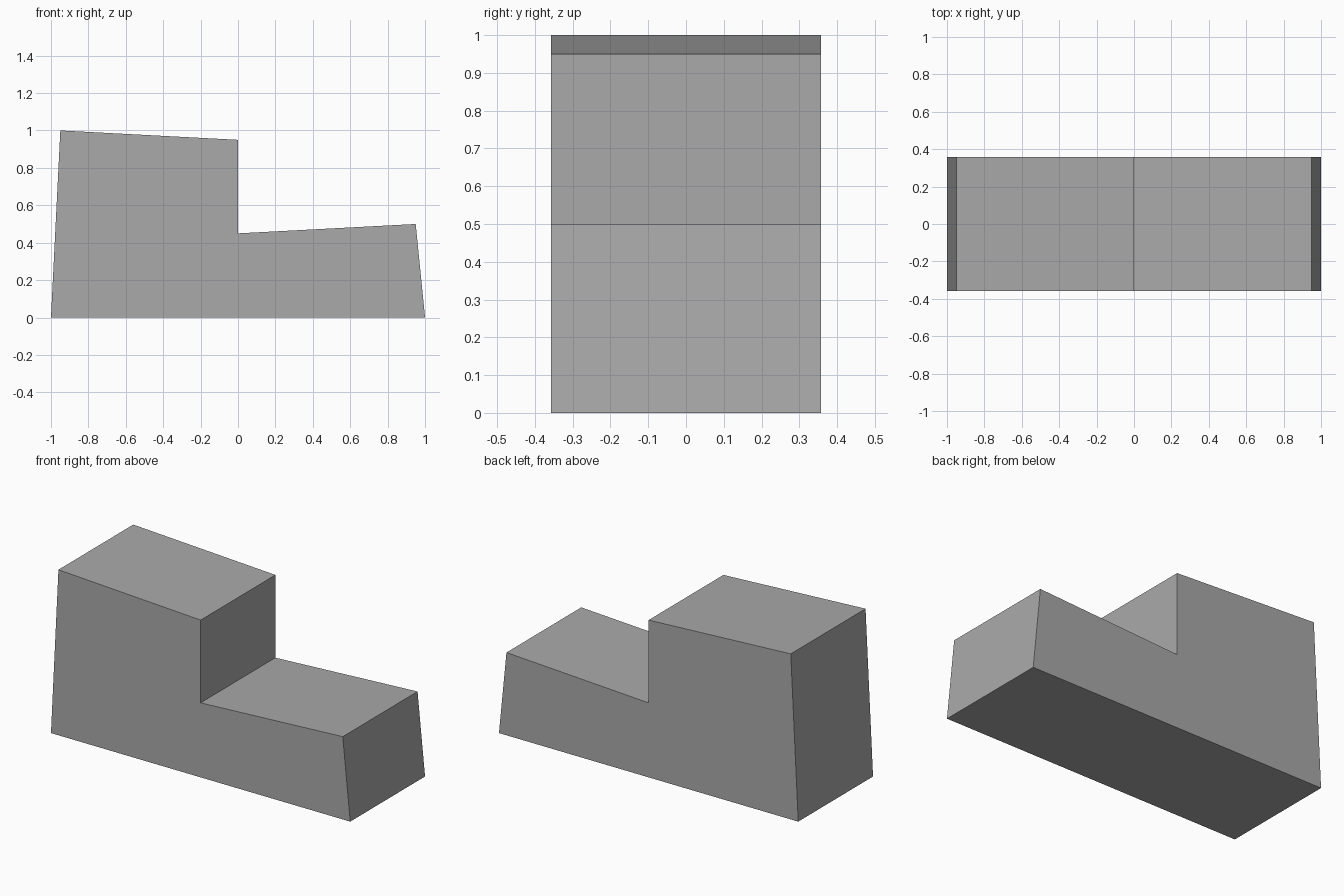
import bpy
import bmesh
from mathutils import Vector

cube = bpy.data.objects.get("Cube")
if cube:
    bpy.data.objects.remove(cube, do_unlink=True)

# Plain grey material
GREY = (0.4, 0.4, 0.4, 1.0)
mat = bpy.data.materials.new("mid_grey")
mat.use_nodes = True
mat.diffuse_color = GREY
mat.node_tree.nodes["Principled BSDF"].inputs["Base Color"].default_value = GREY

# Stepped side profile (x, z), extruded through the depth
HALF_DEPTH = 0.357
profile = [(-1, 0), (1, 0), (0.95, 0.5), (0, 0.45), (0, 0.95), (-0.95, 1)]

bm = bmesh.new()
front = bm.faces.new([bm.verts.new((x, -HALF_DEPTH, z)) for x, z in profile])
result = bmesh.ops.extrude_face_region(bm, geom=[front], use_keep_orig=True)
back_verts = [g for g in result["geom"] if isinstance(g, bmesh.types.BMVert)]
bmesh.ops.translate(bm, verts=back_verts, vec=Vector((0, 2 * HALF_DEPTH, 0)))
bmesh.ops.recalc_face_normals(bm, faces=bm.faces)

mesh = bpy.data.meshes.new("stepped_block")
bm.to_mesh(mesh)
bm.free()
mesh.materials.append(mat)
block = bpy.data.objects.new("stepped_block", mesh)
bpy.context.collection.objects.link(block)
